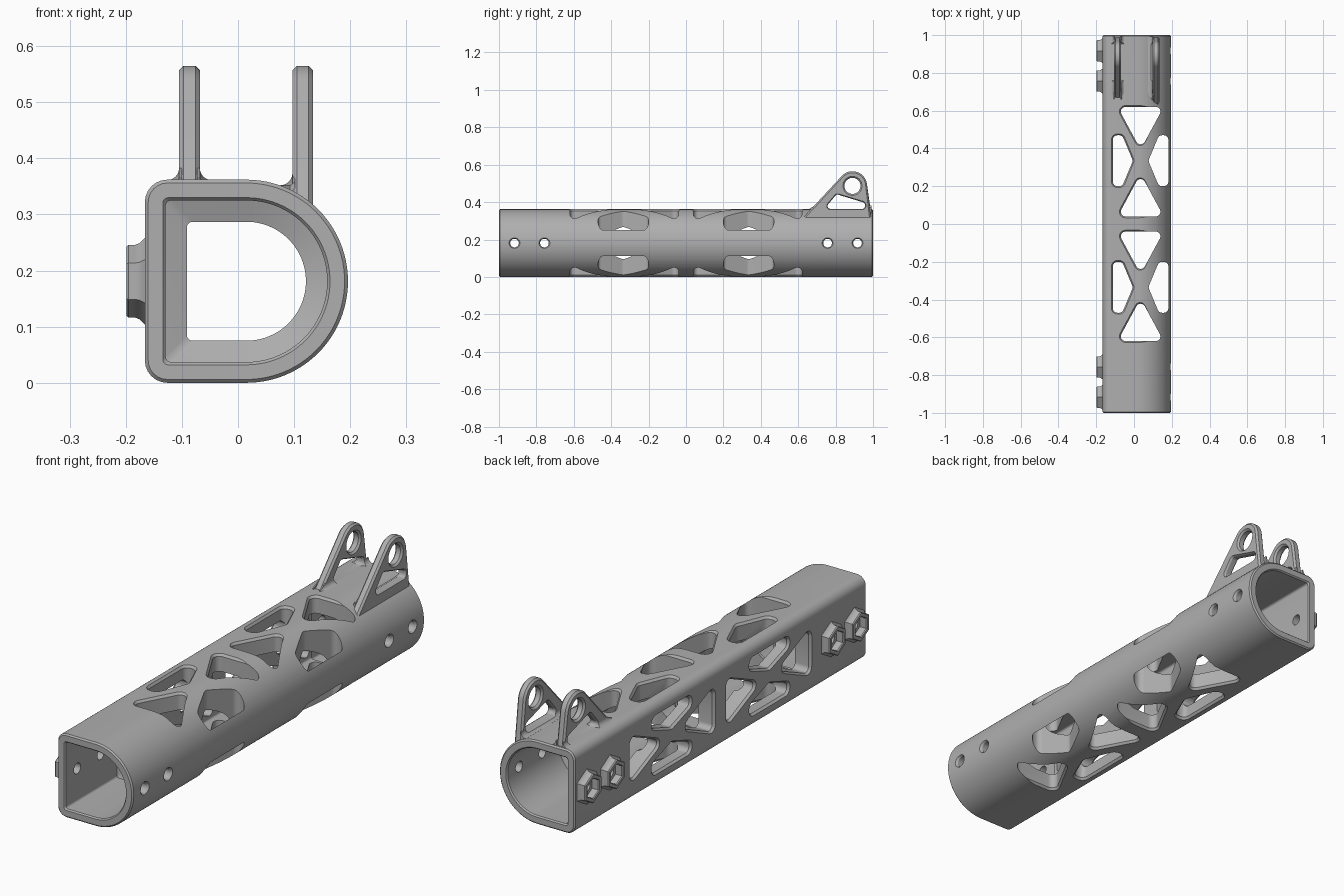
import bpy, bmesh, math
from math import sin, cos, pi, radians
from mathutils import Vector

if "Cube" in bpy.data.objects:
    bpy.data.objects.remove(bpy.data.objects["Cube"])

GREY = (0.43, 0.43, 0.43, 1)
mat = bpy.data.materials.new("grey")
mat.use_nodes = True
mat.diffuse_color = GREY
mat.node_tree.nodes["Principled BSDF"].inputs["Base Color"].default_value = GREY

MID = 0.181                      # height of the tube axis


def loft(name, stacks, caps=True, closed=False):
    """Skin each stack of equal-length rings into one object."""
    bm = bmesh.new()
    for rings in stacks:
        vs = [[bm.verts.new(p) for p in ring] for ring in rings]
        n = len(vs[0])
        pairs = list(zip(vs, vs[1:])) + ([(vs[-1], vs[0])] if closed else [])
        for a, b in pairs:
            for i in range(n):
                j = (i + 1) % n
                bm.faces.new((a[i], a[j], b[j], b[i]))
        if caps and not closed:
            bm.faces.new(vs[0][::-1])
            bm.faces.new(vs[-1])
    bmesh.ops.recalc_face_normals(bm, faces=bm.faces)
    me = bpy.data.meshes.new(name)
    bm.to_mesh(me)
    bm.free()
    me.materials.append(mat)
    ob = bpy.data.objects.new(name, me)
    bpy.context.collection.objects.link(ob)
    return ob


def activate(ob):
    bpy.ops.object.select_all(action='DESELECT')
    ob.select_set(True)
    bpy.context.view_layer.objects.active = ob


def carve(ob, cutter):
    m = ob.modifiers.new("cut", 'BOOLEAN')
    m.operation, m.solver, m.object = 'DIFFERENCE', 'EXACT', cutter
    activate(ob)
    bpy.ops.object.modifier_apply(modifier=m.name)


def smooth(ob):
    activate(ob)
    bpy.ops.object.shade_smooth_by_angle(angle=radians(30))


def circle(u, v, r, n=32):
    return [(u + r * cos(2 * pi * i / n), v + r * sin(2 * pi * i / n)) for i in range(n)]


def rounded(core, r, n=6):
    """Convex polygon grown outward by r with round corners."""
    pts = [Vector(p) for p in core]
    area = sum(a.x * b.y - b.x * a.y for a, b in zip(pts, pts[1:] + pts[:1]))
    if area < 0:
        pts.reverse()
    out = []
    for i, p in enumerate(pts):
        d0, d1 = p - pts[i - 1], pts[(i + 1) % len(pts)] - p
        a0 = math.atan2(d0.y, d0.x) - pi / 2
        turn = (math.atan2(d1.y, d1.x) - pi / 2 - a0) % (2 * pi)
        for k in range(n + 1):
            a = a0 + turn * k / n
            out.append((p.x + r * cos(a), p.y + r * sin(a)))
    return out


# D-shaped tube: outer skin, stepped sockets at both ends, thicker middle
def d_ring(inset, y):
    R, left = MID - inset, -0.166 + inset
    c = max(0.04 - inset, 0.01)
    pts = [(0.015 + R * cos(a), MID + R * sin(a))
           for a in [radians(-90 + 180 * i / 48) for i in range(49)]]
    for top, start in ((1, 90), (-1, 180)):
        for k in range(7):
            a = radians(start + 15 * k)
            pts.append((left + c + c * cos(a), MID + top * (R - c) + c * sin(a)))
    return [(x, y, z) for x, z in pts]


half = [(0.075, 0.632), (0.037, 0.645), (0.037, 0.994), (0.032, 1.0), (0.006, 1.0), (0, 0.994)]
section = half + [(i, -y) for i, y in reversed(half)]
tube = loft("tube", [[d_ring(i, y) for i, y in section]], closed=True)


# Truss windows: two triangles and two side openings around each X of struts
def truss(scale, centre):
    tri = [(-0.08, 0.595), (0.08, 0.595), (0, 0.447)]
    side = [(-0.122, 0.225), (-0.122, 0.445), (-0.114, 0.445), (-0.068, 0.335), (-0.114, 0.225)]
    shapes = [tri, [(u, 0.66 - y) for u, y in tri], side, [(-u, y) for u, y in side]]
    return [[(centre + u * scale, s * y) for u, y in sh] for sh in shapes for s in (1, -1)]


R = 0.025
flare_z = [(-0.01, 0.015), (0.01, 0), (2 * MID - 0.01, 0), (2 * MID + 0.01, 0.015)]
top_cut = loft("window_cutter", [[[(u, y, z) for u, y in rounded(core, R + g)]
                                  for z, g in flare_z] for core in truss(1, 0.035)])
flare_x = [(-0.176, 0.015), (-0.156, 0), (-0.05, 0)]
side_cut = loft("side_window_cutter", [[[(x, y, u) for u, y in rounded(core, R + g - 0.003)]
                                        for x, g in flare_x] for core in truss(0.82, MID)])

# Cross bolt holes
BOLTS = [s * y for s in (1, -1) for y in (0.757, 0.917)]
bolt_x = [(-0.3, 0.023), (0.186, 0.023), (0.2, 0.032)]
bolt_cut = loft("bolt_cutter", [[[(x, u, v) for u, v in circle(y, MID, r)]
                                 for x, r in bolt_x] for y in BOLTS])
cutters = [top_cut, side_cut, bolt_cut]
for c in cutters:
    carve(tube, c)
smooth(tube)

# Hexagonal nut pockets on the flat side
boss = [(-0.16, 0.084), (-0.168, 0.075), (-0.175, 0.068), (-0.183, 0.065), (-0.195, 0.065),
        (-0.199, 0.061), (-0.199, 0.047), (-0.195, 0.043), (-0.163, 0.043)]
for k, y in enumerate(BOLTS):
    hexes = [[(x, y + r * sin(i * pi / 3), MID + r * cos(i * pi / 3)) for i in range(6)]
             for x, r in boss]
    smooth(loft(f"nut_pocket_{k + 1}", [hexes], caps=False))


# Hinge lugs at the back
def lug_ring(x, base, inset):
    r = 0.078 - inset
    pts = [(0.99 - inset, base)]
    pts += [(0.89 + r * cos(a), 0.487 + r * sin(a))
            for a in [radians(9 + 127 * i / 24) for i in range(25)]]
    pts.append((0.645 - (0.335 - base) + 1.4 * inset, base))
    return [(x, y, z) for y, z in pts]


def fillet_ring(x, surface, side, y, r):
    """Concave strip in the corner between a lug face and the tube."""
    arc = [radians(90 * i / 8) for i in range(9)]
    pts = [(x + side * r * (1 - sin(a)), surface + r * (1 - cos(a))) for a in arc]
    pts += [(x - side * 0.005, surface + r), (x - side * 0.005, surface - 0.015),
            (x + side * r, surface - 0.015)]
    return [(u, y, v) for u, v in pts]


LUG_WINDOW = [(0.772, 0.379), (0.942, 0.379), (0.942, 0.385), (0.81, 0.425)]
for name, x0, base, fillets in (("right_lug", -0.105, 0.34, ((0, 0.361), (1, 0.361))),
                                ("left_lug", 0.097, 0.31, ((0, 0.352),))):
    x1 = x0 + 0.037
    lug = loft(name, [[lug_ring(x, base, g) for x, g in
                       ((x0, 0.008), (x0 + 0.008, 0), (x1 - 0.008, 0), (x1, 0.008))]])
    steps = [(x0 - 0.04, 0.01), (x0 - 0.002, 0.01), (x0 + 0.008, 0),
             (x1 - 0.008, 0), (x1 + 0.002, 0.01), (x1 + 0.04, 0.01)]
    eye = [[(x, u, v) for u, v in circle(0.89, 0.487, 0.043 + g)] for x, g in steps]
    gap = [[(x, u, v) for u, v in rounded(LUG_WINDOW, 0.015 + 0.6 * g)] for x, g in steps]
    eye_cut = loft(name + "_eye_cutter", [eye])
    gap_cut = loft(name + "_gap_cutter", [gap])
    cutters += [eye_cut, gap_cut]
    carve(lug, eye_cut)
    carve(lug, gap_cut)
    smooth(lug)
    for far, surface in fillets:
        strip = loft(f"{name}_fillet_{far + 1}", [[
            fillet_ring(x1 if far else x0, surface, 1 if far else -1, y, r)
            for y, r in ((0.66, 0.004), (0.695, 0.022), (0.992, 0.022))]])
        carve(strip, gap_cut)
        smooth(strip)

for c in cutters:
    bpy.data.objects.remove(c)
